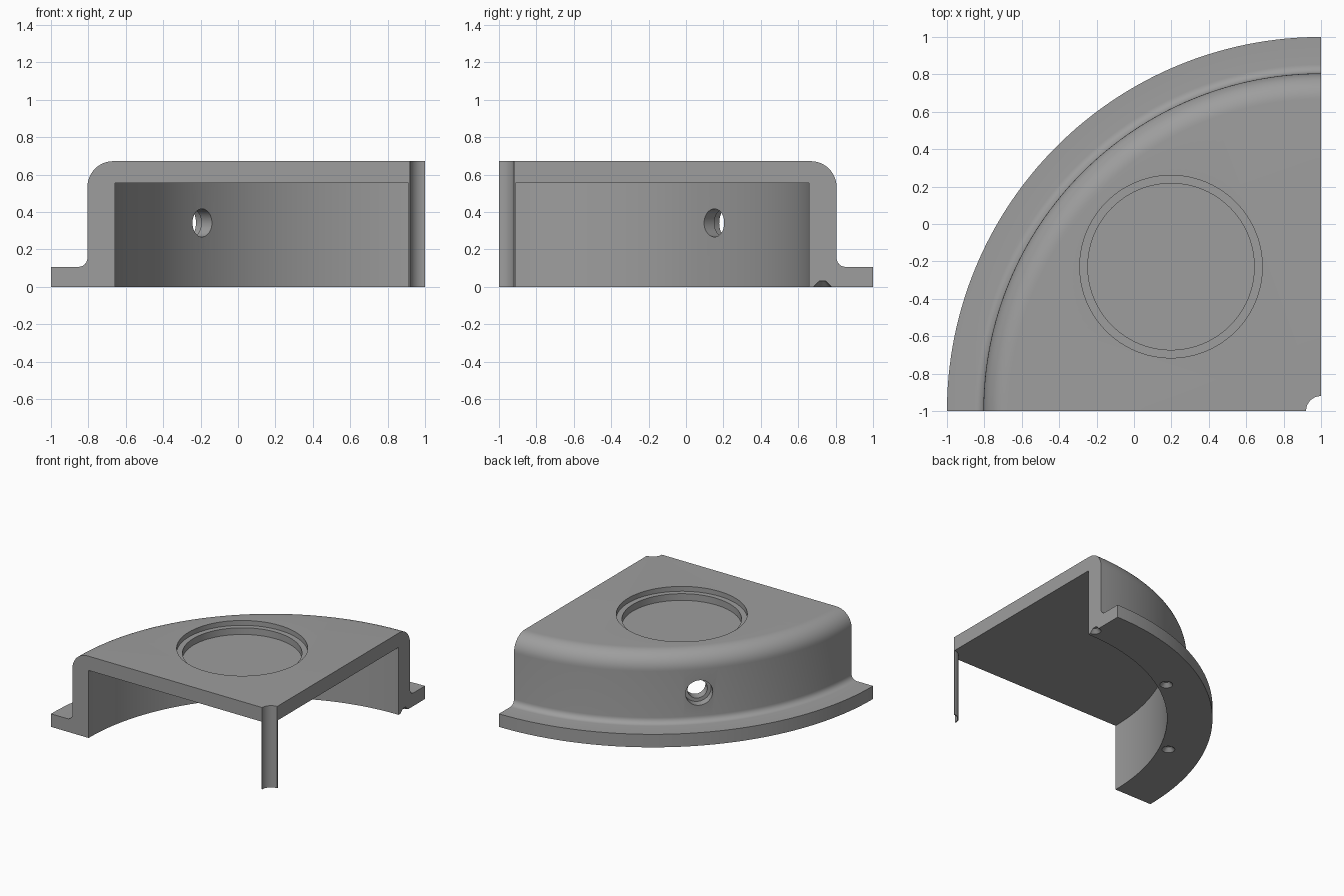
import bpy, bmesh, math
from mathutils import Matrix, Vector

if "Cube" in bpy.data.objects:
    bpy.data.objects.remove(bpy.data.objects["Cube"])

AXIS = Vector((1, -1, 0))      # corner axis of the quarter ring
TOP = 0.672

grey = bpy.data.materials.new("plain_grey")
grey.diffuse_color = (0.34, 0.34, 0.34, 1)
grey.use_nodes = True
grey.node_tree.nodes["Principled BSDF"].inputs["Base Color"].default_value = grey.diffuse_color


def arc(cx, cz, r, a0, a1, n):
    """Points on a fillet in the profile plane."""
    return [(cx + r * math.cos(math.radians(a0 + (a1 - a0) * i / n)),
             cz + r * math.sin(math.radians(a0 + (a1 - a0) * i / n)))
            for i in range(n + 1)]


def new_object(name, bm):
    bmesh.ops.recalc_face_normals(bm, faces=bm.faces)
    mesh = bpy.data.meshes.new(name)
    bm.to_mesh(mesh)
    bm.free()
    mesh.materials.append(grey)
    ob = bpy.data.objects.new(name, mesh)
    bpy.context.collection.objects.link(ob)
    return ob


def cut(target, name, centre, r1, r2, depth, direction=(0, 0, 1), sides=48):
    """Subtract a cylinder or cone centred on a point."""
    bm = bmesh.new()
    turn = Vector((0, 0, 1)).rotation_difference(Vector(direction)).to_matrix().to_4x4()
    bmesh.ops.create_cone(bm, cap_ends=True, segments=sides, radius1=r1, radius2=r2,
                          depth=depth, matrix=Matrix.Translation(centre) @ turn)
    tool = new_object(name, bm)
    mod = target.modifiers.new(name, "BOOLEAN")
    mod.operation, mod.solver, mod.object = "DIFFERENCE", "EXACT", tool
    bpy.context.view_layer.objects.active = target
    bpy.ops.object.modifier_apply(modifier=name)
    bpy.data.objects.remove(tool)


# Housing: radial section with hub tube, roof, wall and flange, swept a quarter turn
profile = [(0.08, 0), (0.088, 0), (0.088, 0.555), (1.658, 0.555), (1.658, 0),
           (2.0, 0), (2.0, 0.107)]
profile += arc(1.852, 0.154, 0.047, 270, 180, 6)
profile += arc(1.667, TOP - 0.138, 0.138, 0, 90, 12)
profile += [(0.08, TOP)]

bm = bmesh.new()
STEPS = 64
rings = []
for i in range(STEPS + 1):
    a = math.radians(90 + 90 * i / STEPS)
    rings.append([bm.verts.new((AXIS.x + r * math.cos(a), AXIS.y + r * math.sin(a), z))
                  for r, z in profile])
n = len(profile)
for a, b in zip(rings, rings[1:]):
    for j in range(n):
        bm.faces.new((a[j], a[(j + 1) % n], b[(j + 1) % n], b[j]))
bm.faces.new(rings[0])
bm.faces.new(rings[-1])
housing = new_object("quarter_housing", bm)

# Stepped round recess in the roof
for name, r, depth in (("recess_ledge", 0.488, 0.04), ("recess_floor", 0.445, 0.095)):
    cut(housing, name, (0.198, -0.228, TOP - depth + 0.1), r, r, 0.2, sides=96)

# Counterbored hole through the wall
a = math.radians(136)
out = Vector((math.cos(a), math.sin(a), 0))
for name, r, start, end in (("wall_hole", 0.075, 1.5, 2.1), ("wall_counterbore", 0.103, 1.735, 2.1)):
    mid = AXIS + out * (start + end) / 2 + Vector((0, 0, 0.342))
    cut(housing, name, mid, r, r, end - start, out)

# Shallow conical dimples under the flange
for i in range(3):
    a = math.radians(90 + i * 360 / 11)
    pos = AXIS + 1.73 * Vector((math.cos(a), math.sin(a), 0))
    cut(housing, "dimple", pos + Vector((0, 0, 0.01)), 0.059, 0.019, 0.04, sides=24)

# Smooth curved faces, crisp edges
bpy.ops.object.select_all(action="DESELECT")
housing.select_set(True)
bpy.context.view_layer.objects.active = housing
bpy.ops.object.shade_smooth_by_angle(angle=math.radians(25))
